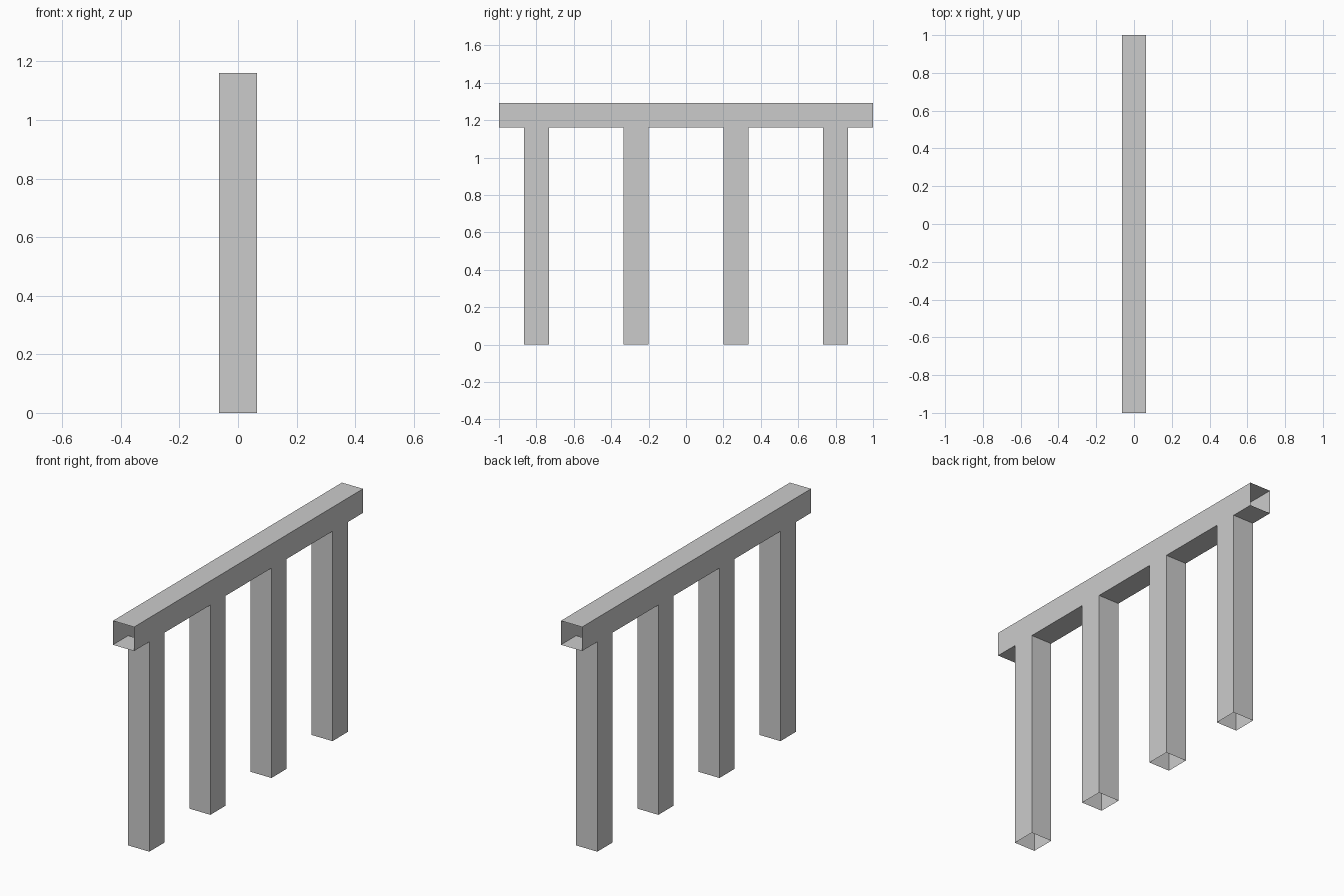
import bpy, bmesh

if "Cube" in bpy.data.objects:
    bpy.data.objects.remove(bpy.data.objects["Cube"])

HALF_X = 0.0645     # half thickness of rail and posts
RAIL_BOTTOM, RAIL_TOP = 1.16, 1.293
POST_WIDTH = 0.1333
POST_CENTRES = (-0.8, -0.2667, 0.2667, 0.8)

bm = bmesh.new()

# Rail: open-ended square tube, divided where the posts meet it
stations = [-1.0]
for c in POST_CENTRES:
    stations += [c - POST_WIDTH / 2, c + POST_WIDTH / 2]
stations.append(1.0)

section = [(-HALF_X, RAIL_BOTTOM), (HALF_X, RAIL_BOTTOM),
           (HALF_X, RAIL_TOP), (-HALF_X, RAIL_TOP)]
rings = [[bm.verts.new((x, y, z)) for x, z in section] for y in stations]


def bridge(a, b):
    """Join two open rings of four points with quads, without caps."""
    return [bm.faces.new((a[i], a[(i + 1) % 4], b[(i + 1) % 4], b[i]))
            for i in range(4)]


undersides = []
for a, b in zip(rings, rings[1:]):
    undersides.append(bridge(a, b)[0])

# Posts: hollow legs dropped from every second underside, open at the foot
for face in undersides[1::2]:
    top = list(face.verts)
    bm.faces.remove(face)
    foot = [bm.verts.new((v.co.x, v.co.y, 0.0)) for v in top]
    bridge(top, foot)

bmesh.ops.recalc_face_normals(bm, faces=bm.faces)
# Make sure the shell faces outwards (rail top must point up)
bm.normal_update()
top_face = max(bm.faces, key=lambda f: f.calc_center_median().z)
if top_face.normal.z < 0:
    bmesh.ops.reverse_faces(bm, faces=bm.faces)

mesh = bpy.data.meshes.new("post_and_rail")
bm.to_mesh(mesh)
bm.free()
bpy.context.collection.objects.link(bpy.data.objects.new("post_and_rail", mesh))
